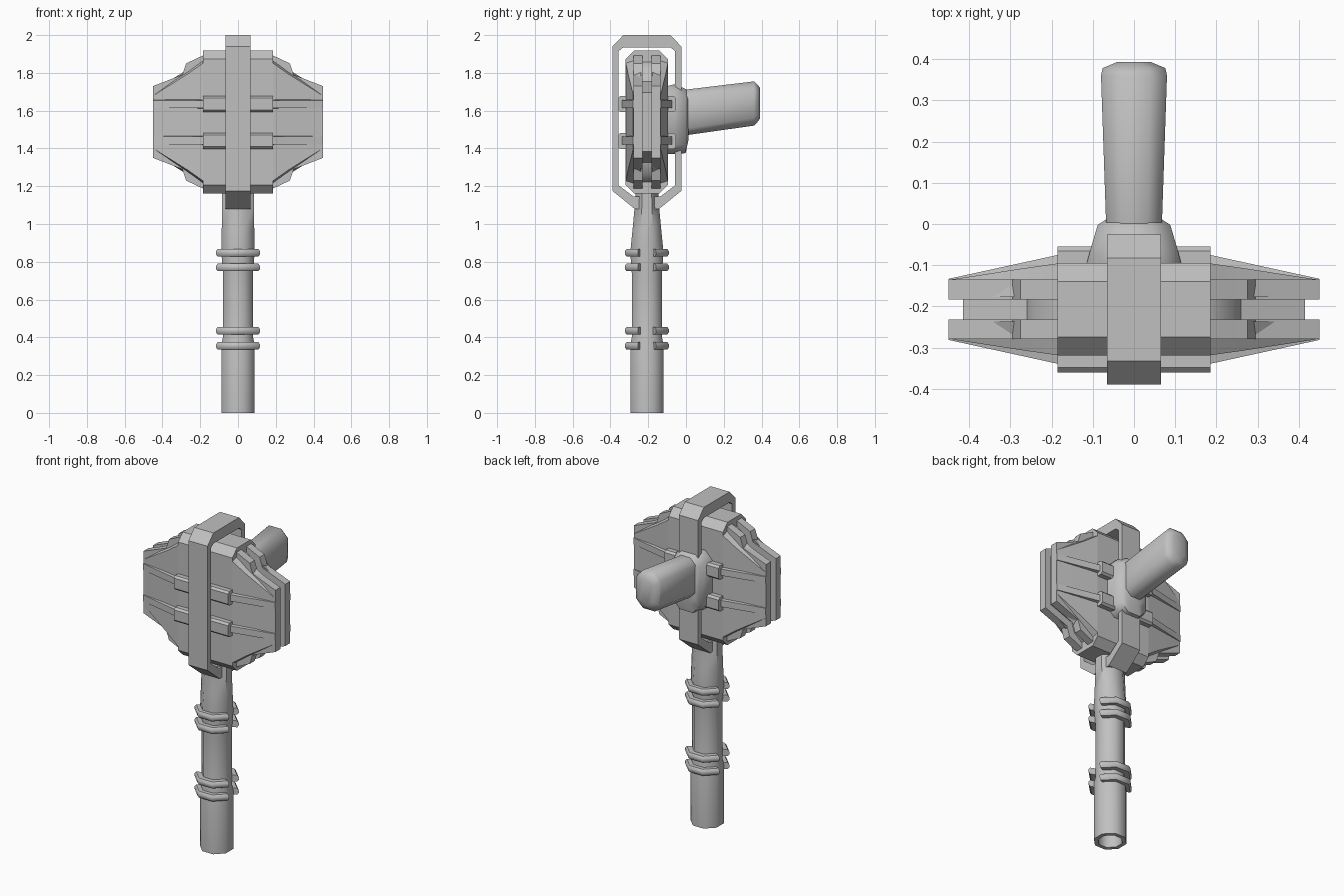
import bpy, bmesh, math
from mathutils import Vector

cube = bpy.data.objects.get("Cube")
if cube:
    bpy.data.objects.remove(cube, do_unlink=True)

grey = bpy.data.materials.new("plain_grey")
grey.use_nodes = True
COLOUR = (0.53, 0.53, 0.53, 1)
grey.diffuse_color = COLOUR
grey.node_tree.nodes["Principled BSDF"].inputs["Base Color"].default_value = COLOUR

CY = -0.207   # depth of the shaft and head axis
MID = 1.54    # height of the head centre


def finish(name, bm, angle=35):
    """Turn a bmesh into a shaded object with sharp edges above the angle."""
    bmesh.ops.recalc_face_normals(bm, faces=bm.faces)
    for f in bm.faces:
        f.smooth = True
    for e in bm.edges:
        e.smooth = len(e.link_faces) == 2 and e.calc_face_angle(0) < math.radians(angle)
    mesh = bpy.data.meshes.new(name)
    bm.to_mesh(mesh)
    bm.free()
    mesh.materials.append(grey)
    obj = bpy.data.objects.new(name, mesh)
    bpy.context.collection.objects.link(obj)
    return obj


def loft(name, sections, angle=35, closed=False):
    """Skin equal-length cross-sections; cap the ends unless closed."""
    bm = bmesh.new()
    rings = [[bm.verts.new(p) for p in s] for s in sections]
    n = len(rings[0])
    pairs = list(zip(rings, rings[1:]))
    if closed:
        pairs.append((rings[-1], rings[0]))
    else:
        bm.faces.new(rings[0])
        bm.faces.new(rings[-1])
    for a, b in pairs:
        for i in range(n):
            j = (i + 1) % n
            bm.faces.new((a[i], a[j], b[j], b[i]))
    return finish(name, bm, angle)


def octagon(z, rx, ry):
    k = 1 / math.cos(math.pi / 8)
    return [Vector((rx * k * math.cos(a), CY + ry * k * math.sin(a), z))
            for a in (math.pi / 8 + i * math.pi / 4 for i in range(8))]


def chamfered(w, h, c):
    """Rectangle outline with cut corners, half sizes w and h."""
    return [(w, h - c), (w - c, h), (c - w, h), (-w, h - c),
            (-w, c - h), (c - w, -h), (w - c, -h), (w, c - h)]


def along_x(x, y, z, w, h, c):
    return [Vector((x, y + a, z + b)) for a, b in chamfered(w, h, c)]


def along_y(y, z, w, h, c):
    return [Vector((a, y, z + b)) for a, b in chamfered(w, h, c)]


# Hollow-ended shaft, slimmer between the rings and flattened at the neck
loft("shaft", [octagon(*s) for s in (
    (0.15, 0.06, 0.06), (0, 0.065, 0.065), (0, 0.088, 0.088), (0.36, 0.088, 0.088),
    (0.40, 0.08, 0.08), (0.74, 0.08, 0.08), (0.85, 0.088, 0.088),
    (0.98, 0.086, 0.075), (1.09, 0.084, 0.065), (1.17, 0.084, 0.06))], 50)

# Clamp rings: a front and a back arc, open at the sides
for n, z in enumerate((0.355, 0.435, 0.77, 0.848)):
    for side, label in ((1, "back"), (-1, "front")):
        arc = []
        for i in range(4):
            a = math.radians(22.5 + 45 * i)
            c, s = math.cos(a), math.sin(a) * side
            arc.append([Vector((r * c, CY + r * s, z + dz)) for r, dz in (
                (0.08, -0.02), (0.117, -0.02), (0.126, -0.008),
                (0.126, 0.008), (0.117, 0.02), (0.08, 0.02))])
        loft(f"{label}_clamp_{n + 1}", arc, 50)

# Frame looping around the head, joined to the neck
outer = [(0.065, 1.08), (0.182, 1.175), (0.182, 1.94), (0.125, 2.0)]
inner = [(0.07, 1.145), (0.15, 1.205), (0.15, 1.915), (0.125, 1.935)]
frame = []
for sign, order in ((1, (0, 1, 2, 3)), (-1, (3, 2, 1, 0))):
    for i in order:
        (oy, oz), (iy, iz) = outer[i], inner[i]
        frame.append([Vector((x, CY + sign * y, z)) for x, y, z in (
            (-0.065, oy, oz), (0.065, oy, oz), (0.065, iy, iz), (-0.065, iy, iz))])
loft("loop_frame", frame, closed=True)

# Central body and its two raised bands
loft("head_body", [along_x(x, CY, MID, 0.112, 0.378, 0.045) for x in (-0.185, 0.185)])
for label, z in (("lower", 1.44), ("upper", 1.635)):
    loft(f"{label}_band", [along_x(x, CY, z, 0.153, 0.043, 0.012)
                           for x in (-0.185, 0.185)])


# Stepped wings on both sides
half = [(0.17, 0.36), (0.19, 0.35), (0.275, 0.31), (0.295, 0.25), (0.45, 0.19)]


def wing_outline(inset):
    top = [(x - (inset if x > 0.2 else 0), z - inset) for x, z in half]
    return top + [(x, -z) for x, z in reversed(top)]


for sx, side in ((1, "left"), (-1, "right")):
    for label, y0, y1, inset in (("front_plate", -0.072, -0.024, 0),
                                 ("core", -0.03, 0.03, 0.035),
                                 ("back_plate", 0.024, 0.072, 0)):
        loft(f"{side}_wing_{label}", [
            [Vector((sx * x, CY + y, MID + z)) for x, z in wing_outline(inset)]
            for y in (y0, y1)])
    # Sloping cheeks fattening the wing towards the body, front and back
    for sy, label in ((-1, "front"), (1, "back")):
        loft(f"{side}_wing_{label}_cheek", [
            [Vector((sx * x, CY + sy * y, MID + z)) for y, z in (
                (0.03, -h), (d, -h + 0.025), (d, h - 0.025), (0.03, h))]
            for x, d, h in ((0.18, 0.112, 0.34), (0.265, 0.1, 0.28),
                            (0.44, 0.073, 0.17))])
        # Ribs running out to the wing tip
        for rib, z in (("lower", 1.442), ("upper", 1.635)):
            loft(f"{side}_{label}_{rib}_rib", [
                [Vector((sx * x, CY + sy * y, z + dz)) for y, dz in (
                    (0.05, -0.03), (d, -0.02), (d, 0.02), (0.05, 0.03))]
                for x, d in ((0.18, 0.133), (0.45, 0.074))])

# Rear socket and the knob rising from it
loft("rear_socket", [along_y(*s) for s in (
    (-0.1, 1.55, 0.116, 0.18, 0.05), (-0.06, 1.555, 0.105, 0.185, 0.05),
    (-0.002, 1.545, 0.088, 0.17, 0.045), (0.012, 1.57, 0.066, 0.13, 0.04))], 50)
loft("rear_knob", [along_y(*s) for s in (
    (-0.02, 1.588, 0.067, 0.121, 0.035), (0.36, 1.638, 0.08, 0.117, 0.04),
    (0.378, 1.639, 0.076, 0.1, 0.04), (0.393, 1.64, 0.04, 0.08, 0.03))], 50)
